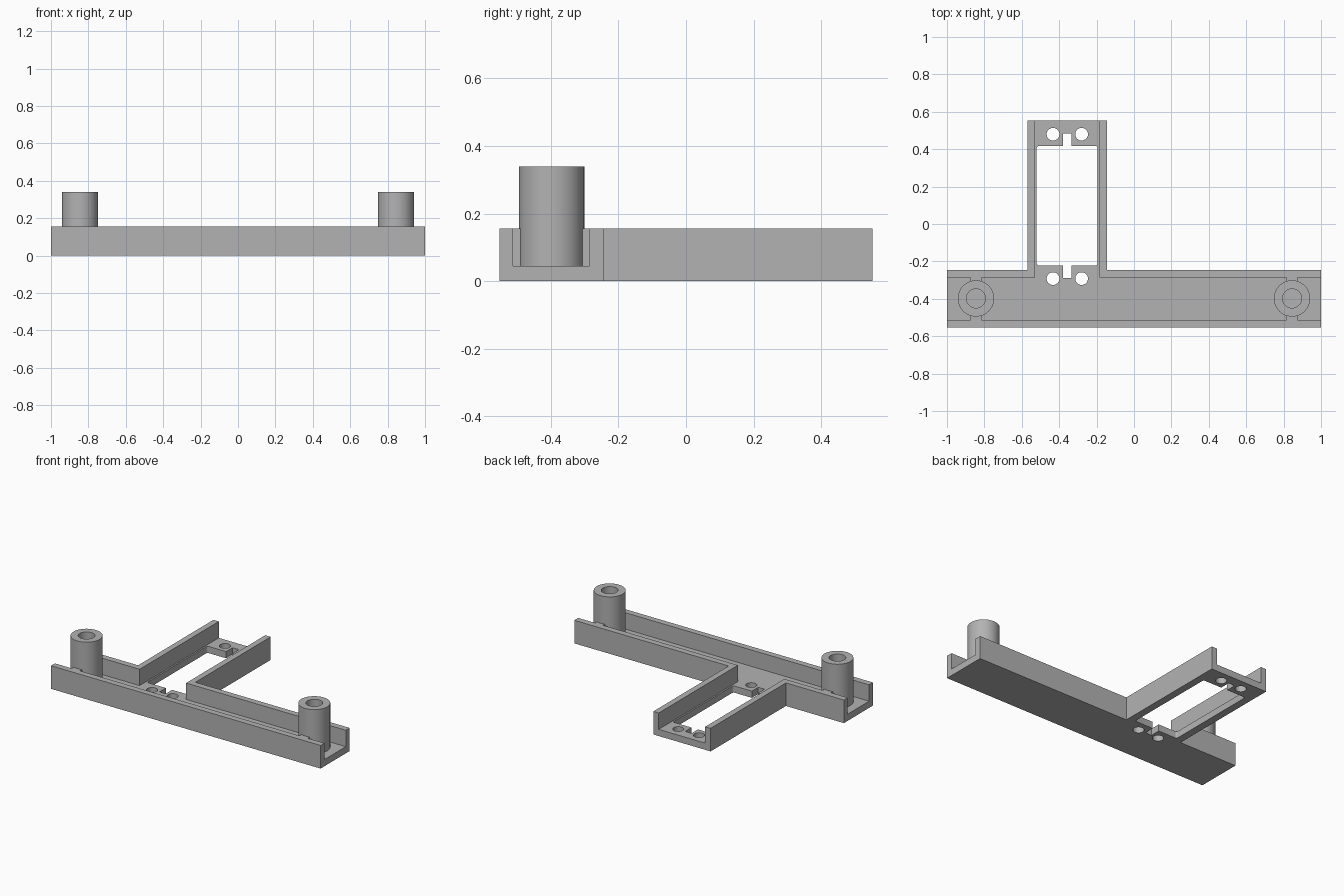
import bpy
import bmesh
import math

cube = bpy.data.objects.get("Cube")
if cube:
    bpy.data.objects.remove(cube, do_unlink=True)

grey = bpy.data.materials.new("Plain grey")
grey.use_nodes = True
grey.diffuse_color = (0.45, 0.45, 0.45, 1)
grey.node_tree.nodes["Principled BSDF"].inputs["Base Color"].default_value = grey.diffuse_color

WALL_TOP, FLOOR_TOP, POST_TOP = 0.155, 0.045, 0.34
LOW, HIGH = -0.1, 0.5
POST_Y = -0.398


def prism(name, outline, z0, z1):
    """Vertical prism over a 2D outline."""
    bm = bmesh.new()
    face = bm.faces.new([bm.verts.new((x, y, z0)) for x, y in outline])
    top = bmesh.ops.extrude_face_region(bm, geom=[face])["geom"]
    bmesh.ops.translate(bm, vec=(0, 0, z1 - z0),
                        verts=[v for v in top if isinstance(v, bmesh.types.BMVert)])
    bmesh.ops.recalc_face_normals(bm, faces=bm.faces)
    mesh = bpy.data.meshes.new(name)
    bm.to_mesh(mesh)
    bm.free()
    mesh.materials.append(grey)
    ob = bpy.data.objects.new(name, mesh)
    bpy.context.collection.objects.link(ob)
    return ob


def box(name, x0, x1, y0, y1, z0, z1):
    return prism(name, [(x0, y0), (x1, y0), (x1, y1), (x0, y1)], z0, z1)


def cylinder(name, x, y, r, z0, z1, n=48):
    ring = [(x + r * math.cos(math.tau * i / n), y + r * math.sin(math.tau * i / n))
            for i in range(n)]
    return prism(name, ring, z0, z1)


def activate(ob):
    bpy.ops.object.select_all(action='DESELECT')
    ob.select_set(True)
    bpy.context.view_layer.objects.active = ob


def combine(target, tool, operation):
    """Apply a boolean, then discard the tool."""
    mod = target.modifiers.new("Boolean", 'BOOLEAN')
    mod.operation, mod.solver, mod.object = operation, 'EXACT', tool
    activate(target)
    bpy.ops.object.modifier_apply(modifier=mod.name)
    bpy.data.objects.remove(tool, do_unlink=True)


# T-shaped tray block: long beam with an arm to the back
bracket = prism("bracket_tray", [
    (-1, -0.553), (1, -0.553), (1, -0.245), (-0.145, -0.245),
    (-0.145, 0.553), (-0.57, 0.553), (-0.57, -0.245), (-1, -0.245)], 0, WALL_TOP)

# Open channels along the beam and the arm
channel = prism("channel_cutter", [
    (-1.1, -0.512), (1.1, -0.512), (1.1, -0.286), (-0.185, -0.286),
    (-0.185, 0.7), (-0.53, 0.7), (-0.53, -0.286), (-1.1, -0.286)], FLOOR_TOP, HIGH)
combine(bracket, channel, 'DIFFERENCE')

# Arm window with slightly rounded corners and a cable notch at each end
x0, x1, y0, y1, r = -0.52, -0.195, -0.222, 0.417, 0.012
corners = [(x1 - r, y1 - r), (x0 + r, y1 - r), (x0 + r, y0 + r), (x1 - r, y0 + r)]
rounded = [(cx + r * math.cos(a), cy + r * math.sin(a))
           for k, (cx, cy) in enumerate(corners)
           for a in [math.pi / 2 * (k + j / 4) for j in range(5)]]
combine(bracket, prism("window_cutter", rounded, LOW, HIGH), 'DIFFERENCE')
combine(bracket, box("notch_cutter", -0.38, -0.333, -0.29, 0.485, LOW, HIGH), 'DIFFERENCE')

# Four screw holes
for hx in (-0.433, -0.28):
    for hy in (-0.292, 0.48):
        combine(bracket, cylinder("screw_cutter", hx, hy, 0.034, LOW, HIGH, 32), 'DIFFERENCE')

# Hollow posts, each tied to both walls by a rib
for px in (-0.845, 0.845):
    rib = box("rib", px - 0.03, px + 0.03, -0.53, -0.265, 0.02, WALL_TOP)
    combine(bracket, rib, 'UNION')
    combine(bracket, cylinder("post", px, POST_Y, 0.097, 0.02, POST_TOP), 'UNION')
    combine(bracket, cylinder("bore_cutter", px, POST_Y, 0.051, FLOOR_TOP, HIGH), 'DIFFERENCE')

activate(bracket)
bpy.ops.object.shade_smooth_by_angle(angle=math.radians(30))
